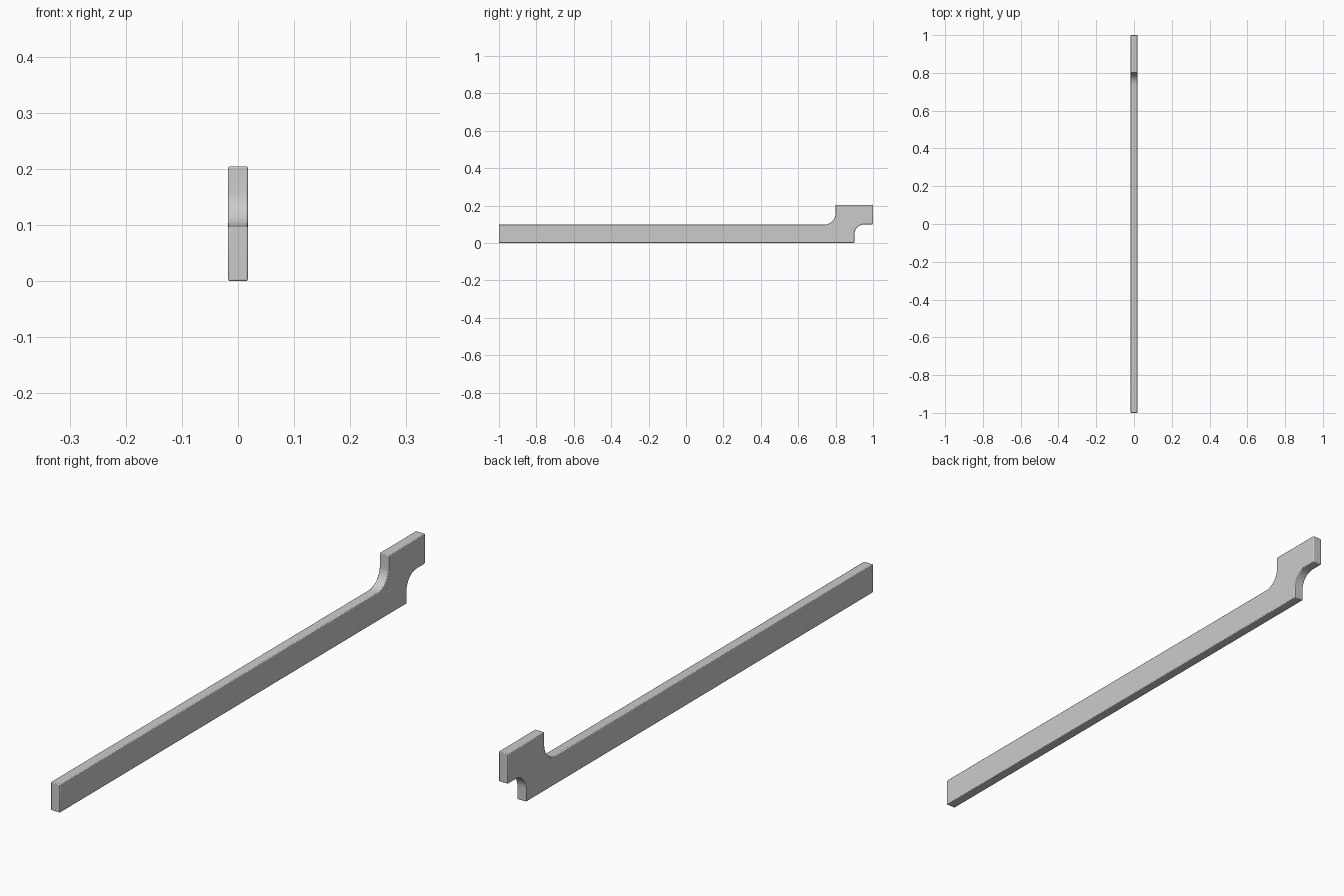
import bpy, bmesh
from math import sin, cos, radians

if "Cube" in bpy.data.objects:
    bpy.data.objects.remove(bpy.data.objects["Cube"])

HALF_W = 0.0175


def arc(cy, cz, r, a0, a1, n=10):
    """Points of a circular arc in the YZ plane."""
    steps = [radians(a0 + (a1 - a0) * i / n) for i in range(n + 1)]
    return [(cy + r * cos(a), cz + r * sin(a)) for a in steps]


# Side outline: long bar with a stepped, filleted hook at the back
outline = [(-1, 0), (0.9, 0)]
outline += arc(0.955, 0.045, 0.055, 180, 90)      # lower notch fillet
outline += [(1, 0.1), (1, 0.204), (0.8, 0.204)]
outline += arc(0.738, 0.16, 0.062, 0, -90)        # upper shoulder fillet
outline += [(-1, 0.098)]

# Extrude the outline across x
bm = bmesh.new()
face = bm.faces.new([bm.verts.new((-HALF_W, y, z)) for y, z in outline])
ext = bmesh.ops.extrude_face_region(bm, geom=[face])
verts = [e for e in ext["geom"] if isinstance(e, bmesh.types.BMVert)]
bmesh.ops.translate(bm, verts=verts, vec=(2 * HALF_W, 0, 0))
bmesh.ops.recalc_face_normals(bm, faces=bm.faces)
mesh = bpy.data.meshes.new("hooked_bar")
bm.to_mesh(mesh)
bm.free()

bar = bpy.data.objects.new("hooked_bar", mesh)
bpy.context.collection.objects.link(bar)

# Slightly softened edges
bevel = bar.modifiers.new("soft_edges", 'BEVEL')
bevel.width = 0.0025
bevel.segments = 2
bevel.limit_method = 'ANGLE'
bevel.angle_limit = radians(40)

bpy.context.view_layer.objects.active = bar
bar.select_set(True)
bpy.ops.object.shade_smooth_by_angle(angle=radians(30))
